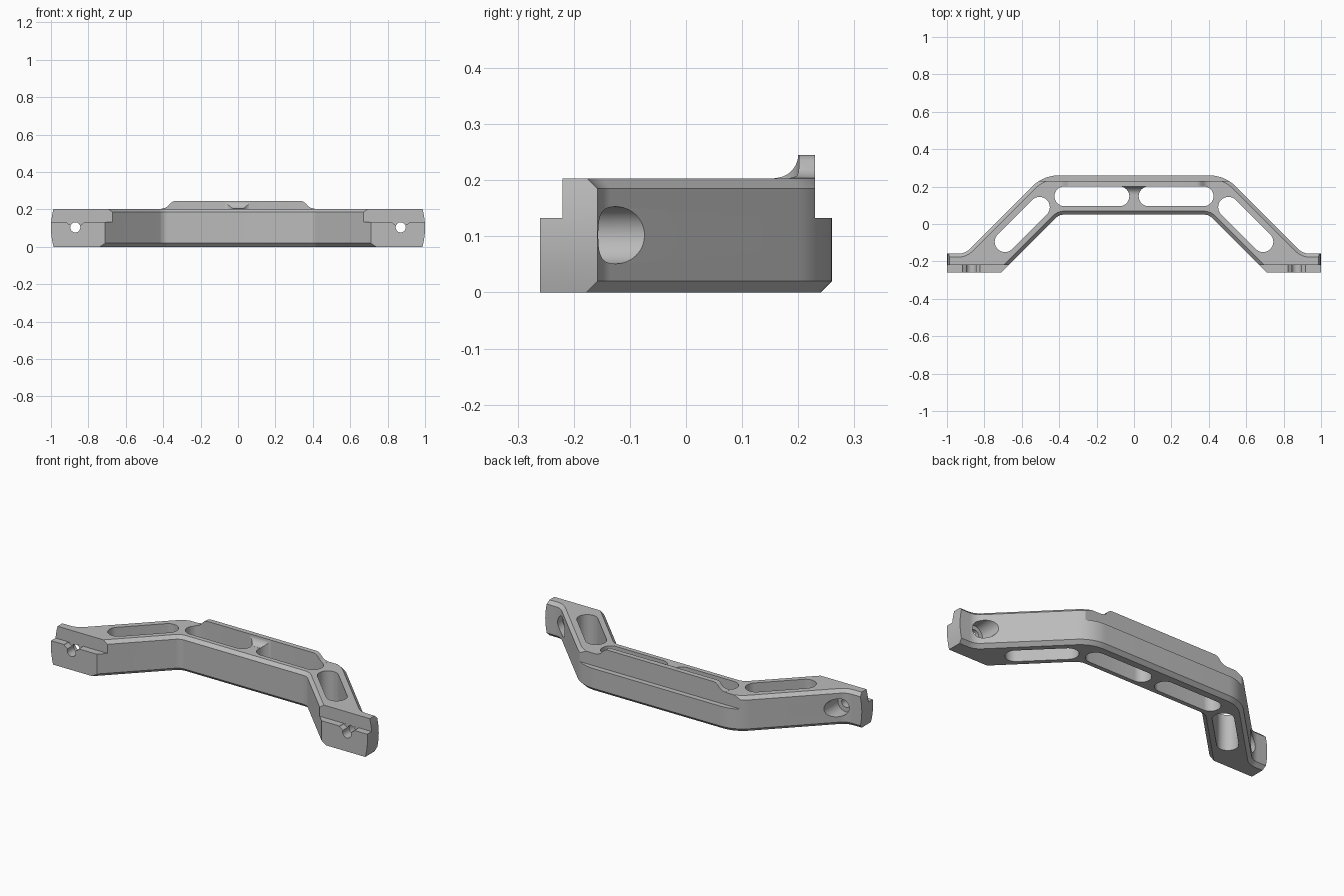
import bpy, bmesh, math
from mathutils import Vector

cube = bpy.data.objects.get("Cube")
if cube:
    bpy.data.objects.remove(cube, do_unlink=True)

metal = bpy.data.materials.new("grey metal")
metal.use_nodes = True
GREY = (0.5, 0.5, 0.5, 1)
metal.diffuse_color = GREY
metal.node_tree.nodes["Principled BSDF"].inputs["Base Color"].default_value = GREY

TOP, STEP, FOOT_Y, BACK_Y = 0.2035, 0.133, -0.26, 0.26


def loft(name, rings):
    """Closed solid through rings with equal point counts."""
    bm = bmesh.new()
    loops = [[bm.verts.new(p) for p in ring] for ring in rings]
    n = len(loops[0])
    for a, b in zip(loops, loops[1:]):
        for i in range(n):
            j = (i + 1) % n
            bm.faces.new((a[i], a[j], b[j], b[i]))
    bm.faces.new(loops[0][::-1])
    bm.faces.new(loops[-1])
    bmesh.ops.recalc_face_normals(bm, faces=bm.faces)
    mesh = bpy.data.meshes.new(name)
    bm.to_mesh(mesh)
    bm.free()
    mesh.materials.append(metal)
    ob = bpy.data.objects.new(name, mesh)
    bpy.context.collection.objects.link(ob)
    return ob


def prism(name, pts, axis, lo, hi):
    """Extrude a 2D profile along the x, y or z axis."""
    place = {"x": lambda a, b, h: (h, a, b),
             "y": lambda a, b, h: (a, h, b),
             "z": lambda a, b, h: (a, b, h)}[axis]
    return loft(name, [[place(a, b, h) for a, b in pts] for h in (lo, hi)])


def rect(a0, a1, b0, b1):
    return [(a0, b0), (a1, b0), (a1, b1), (a0, b1)]


def arc(cx, cy, r, start, end, n):
    steps = [math.radians(start + (end - start) * i / n) for i in range(n + 1)]
    return [(cx + r * math.cos(t), cy + r * math.sin(t)) for t in steps]


def stadium(p, q, r):
    ang = math.degrees(math.atan2(q[1] - p[1], q[0] - p[0]))
    return arc(*q, r, ang - 90, ang + 90, 16) + arc(*p, r, ang + 90, ang + 270, 16)


def combine(target, other, operation):
    mod = target.modifiers.new(operation, "BOOLEAN")
    mod.operation, mod.object, mod.solver = operation, other, "EXACT"
    bpy.context.view_layer.objects.active = target
    bpy.ops.object.modifier_apply(modifier=mod.name)
    bpy.data.objects.remove(other, do_unlink=True)


def fillet(corners, n=10):
    """Round the corners given as (x, y, radius)."""
    out = []
    for i, (x, y, r) in enumerate(corners):
        p = Vector((x, y))
        if not r:
            out.append(p)
            continue
        u = (Vector(corners[i - 1][:2]) - p).normalized()
        v = (Vector(corners[(i + 1) % len(corners)][:2]) - p).normalized()
        half = u.angle(v) / 2
        centre = p + (u + v).normalized() * r / math.sin(half)
        a = p + u * r / math.tan(half) - centre
        b = p + v * r / math.tan(half) - centre
        turn = math.atan2(a.x * b.y - a.y * b.x, a.dot(b))
        for k in range(n + 1):
            t = turn * k / n
            c, s = math.cos(t), math.sin(t)
            out.append(centre + Vector((a.x * c - a.y * s, a.x * s + a.y * c)))
    return out


def inset(pts, chamfer, bulge):
    """Move each edge inwards: none on foot fronts, bulge on the ends."""
    n, lines = len(pts), []
    for i, p in enumerate(pts):
        q = pts[(i + 1) % n]
        d = (q - p).normalized()
        if max(p.y, q.y) < FOOT_Y + 0.001:
            dist = 0
        elif min(abs(p.x), abs(q.x)) > 0.999:
            dist = bulge
        else:
            dist = chamfer
        normal = Vector((-d.y, d.x))
        lines.append((normal, normal.dot(p) + dist))
    out = []
    for i in range(n):
        (m, a), (k, b) = lines[i - 1], lines[i]
        det = m.x * k.y - m.y * k.x
        out.append(((a * k.y - b * m.y) / det, (m.x * b - k.x * a) / det))
    return out


# Angled bracket body with chamfered rims and slightly bulged ends
half = [(0.40, 0.05, 0.06), (0.71, FOOT_Y, 0), (1, FOOT_Y, 0), (1, -0.158, 0),
        (0.903, -0.158, 0.08), (0.485, BACK_Y, 0.2)]
outline = fillet(half + [(-x, y, r) for x, y, r in reversed(half)])
rings = []
for z in (0, 0.02, 0.05, 0.075, 0.102, 0.129, 0.154, 0.185, TOP):
    chamfer = max(0, 0.02 - z, z - 0.185)
    bulge = 0.014 * ((z - 0.102) / 0.102) ** 2
    rings.append([(x, y, z) for x, y in inset(outline, chamfer, bulge)])
body = loft("bracket_body", rings)

# Raised back lip with a concave front fillet and sloped ends
lip_side = [(0.25, 0.19), (0.25, 0.245), (0.2, 0.245)]
lip_side += arc(0.158, 0.246, 0.042, 0, -90, 10) + [(0.158, 0.19)]
lip = prism("back_lip", lip_side, "x", -0.5, 0.5)
slope = [(0.41, 0.19), (0.41, 0.204), (0.39, 0.208), (0.375, 0.217),
         (0.36, 0.234), (0.349, 0.242), (0.33, 0.246)]
lip_front = slope + [(-x, z) for x, z in reversed(slope)]
combine(lip, prism("lip_ends", lip_front, "y", 0.1, 0.3), "INTERSECT")
combine(body, lip, "UNION")

# Ledge along the back
combine(body, prism("ledge", rect(0.23, 0.4, STEP, 0.4), "x", -0.8, 0.8), "DIFFERENCE")

for s in (-1, 1):
    cuts = [
        # Lightening slots
        prism("mid_slot", stadium((s * 0.078, 0.148), (s * 0.372, 0.148), 0.053),
              "z", -0.1, 0.4),
        prism("arm_slot", stadium((s * 0.505, 0.09), (s * 0.69, -0.095), 0.055),
              "z", -0.1, 0.4),
        # Stepped foot front
        prism("foot_step", rect(-0.4, -0.22, STEP, 0.4), "x",
              min(s * 0.6, s * 1.1), max(s * 0.6, s * 1.1)),
        # Bolt hole, its counterbore and the notch above it
        prism("bolt_hole", arc(s * 0.87, 0.104, 0.027, 0, 350, 35), "y", -0.4, -0.12),
        prism("counterbore", arc(s * 0.87, 0.102, 0.051, 0, 352.5, 47), "y", -0.2, 0.1),
        prism("notch", [(s * 0.87 + a, z) for a, z in
                        ((-0.05, 0.14), (-0.045, 0.128), (-0.02, 0.112),
                         (0.02, 0.112), (0.045, 0.128), (0.05, 0.14))],
              "y", -0.4, -0.2205),
    ]
    for cutter in cuts:
        combine(body, cutter, "DIFFERENCE")

# Smooth curves, crisp edges
bpy.ops.object.select_all(action="DESELECT")
body.select_set(True)
bpy.context.view_layer.objects.active = body
bpy.ops.object.shade_smooth_by_angle(angle=math.radians(25))
